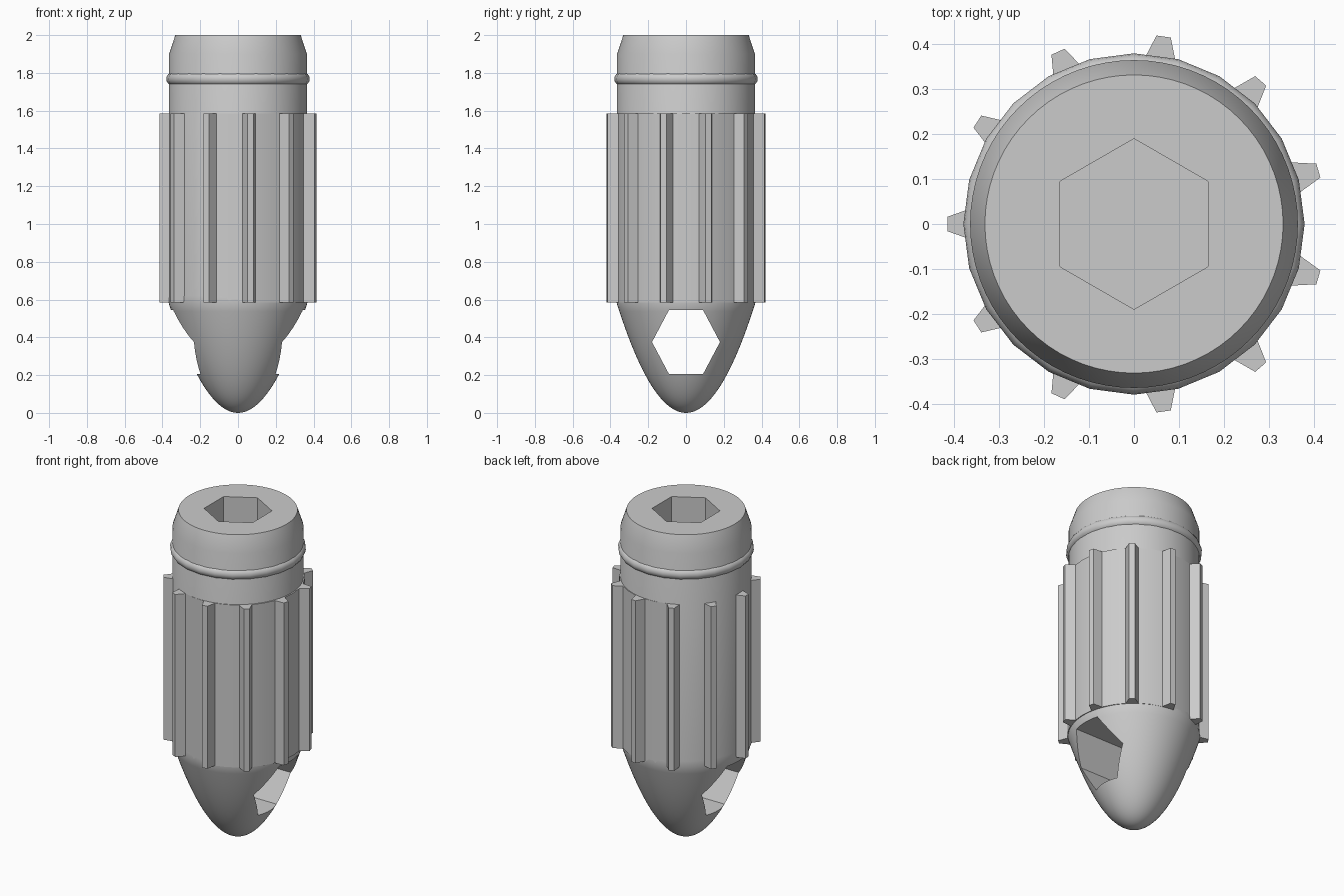
import bpy, bmesh, math
from mathutils import Matrix, Vector

cube = bpy.data.objects.get("Cube")
if cube:
    bpy.data.objects.remove(cube)

grey = bpy.data.materials.new("plain grey")
grey.use_nodes = True
grey.diffuse_color = (0.6, 0.6, 0.6, 1)
grey.node_tree.nodes["Principled BSDF"].inputs["Base Color"].default_value = (0.6, 0.6, 0.6, 1)


def finish(bm, name):
    """Turn a bmesh into a grey object."""
    bmesh.ops.recalc_face_normals(bm, faces=bm.faces)
    mesh = bpy.data.meshes.new(name)
    bm.to_mesh(mesh)
    bm.free()
    mesh.materials.append(grey)
    obj = bpy.data.objects.new(name, mesh)
    bpy.context.collection.objects.link(obj)
    return obj


def activate(obj):
    bpy.ops.object.select_all(action='DESELECT')
    obj.select_set(True)
    bpy.context.view_layer.objects.active = obj


def smooth(obj, degrees=30):
    activate(obj)
    bpy.ops.object.shade_smooth_by_angle(angle=math.radians(degrees))


def prism(outline, name, depth, matrix=Matrix()):
    """Extrude a closed flat outline along local z."""
    bm = bmesh.new()
    face = bm.faces.new([bm.verts.new((x, y, 0)) for x, y in outline])
    top = bmesh.ops.extrude_face_region(bm, geom=[face])["geom"]
    verts = [v for v in top if isinstance(v, bmesh.types.BMVert)]
    bmesh.ops.translate(bm, verts=verts, vec=(0, 0, depth))
    bmesh.ops.transform(bm, matrix=matrix, verts=bm.verts)
    return finish(bm, name)


def lathe(profile, name, steps, closed=False):
    """Spin an (r, z) profile about the z axis."""
    bm = bmesh.new()
    verts = [bm.verts.new((r, 0, z)) for r, z in profile]
    pairs = list(zip(verts, verts[1:]))
    if closed:
        pairs.append((verts[-1], verts[0]))
    edges = [bm.edges.new(p) for p in pairs]
    bmesh.ops.spin(bm, geom=verts + edges, axis=(0, 0, 1), cent=(0, 0, 0),
                   angle=math.tau, steps=steps, use_merge=True)
    bmesh.ops.remove_doubles(bm, verts=bm.verts, dist=0.0005)
    return finish(bm, name)


def cut(obj, cutter):
    activate(obj)
    mod = obj.modifiers.new("cut", 'BOOLEAN')
    mod.operation = 'DIFFERENCE'
    mod.solver = 'EXACT'
    mod.object = cutter
    bpy.ops.object.modifier_apply(modifier=mod.name)
    bpy.data.objects.remove(cutter)


def hexagon(start):
    angles = [math.radians(start + 60 * i) for i in range(6)]
    return [(math.cos(a), math.sin(a)) for a in angles]


# Main body: parabolic nose, straight barrel and chamfered top
NOSE_TOP, NOSE_R = 0.585, 0.368
nose = [(NOSE_R * i / 24, NOSE_TOP * (i / 24) ** 2) for i in range(25)]
body = lathe(nose + [(0.365, 0.62), (0.365, 1.9), (0.332, 2.0), (0, 2.0)], "body", 72)

# Hexagonal hole running sideways through the nose
across = Matrix(((0, 0, 1, -1), (1, 0, 0, 0), (0, 1, 0, 0.375), (0, 0, 0, 1)))
cut(body, prism([(0.18 * x, 0.196 * y) for x, y in hexagon(0)], "hole_cutter", 2, across))

# Hexagonal key socket in the top
cut(body, prism([(0.19 * x, 0.19 * y) for x, y in hexagon(30)], "socket_cutter", 0.5,
                Matrix.Translation((0, 0, 1.7))))
smooth(body)

# Ribbed sleeve with eleven tapered teeth
RIBS, ROOT, TIP = 11, 0.368, 0.422
outline = []
for i in range(RIBS):
    middle = math.pi + math.tau * i / RIBS
    for radius, turn in ((ROOT, -0.097), (TIP, -0.038), (TIP, 0.038), (ROOT, 0.097),
                         (ROOT, math.pi / RIBS)):
        outline.append((radius * math.cos(middle + turn), radius * math.sin(middle + turn)))
sleeve = prism(outline, "ribbed_sleeve", 1.0, Matrix.Translation((0.006, 0, 0.585)))
smooth(sleeve, 20)

# Rounded sealing ring around the neck
circle = [(0.345 + 0.035 * math.cos(math.tau * i / 16), 1.768 + 0.035 * math.sin(math.tau * i / 16))
          for i in range(16)]
smooth(lathe(circle, "sealing_ring", 24, closed=True))
